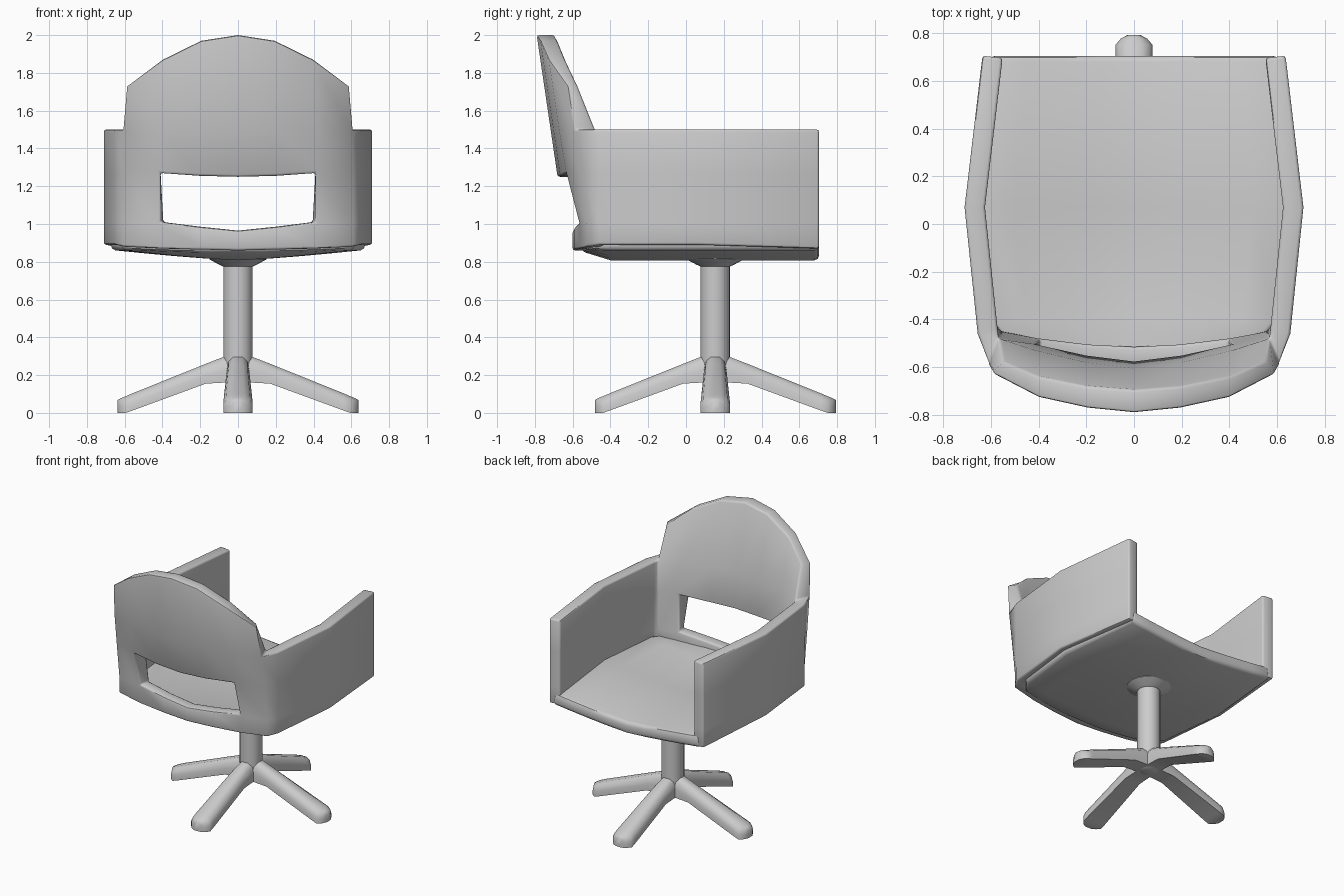
import bpy, bmesh, math

if "Cube" in bpy.data.objects:
    bpy.data.objects.remove(bpy.data.objects["Cube"])


def make(name, verts, faces, mods=(), angle=35, tweak=None):
    me = bpy.data.meshes.new(name)
    me.from_pydata(verts, [], faces)
    ob = bpy.data.objects.new(name, me)
    bpy.context.collection.objects.link(ob)
    for o in bpy.context.selected_objects:
        o.select_set(False)
    bpy.context.view_layer.objects.active = ob
    ob.select_set(True)
    for kind, props in mods:
        m = ob.modifiers.new(kind, kind)
        for k, v in props.items():
            setattr(m, k, v)
        bpy.ops.object.modifier_apply(modifier=m.name)
        if kind == 'SOLIDIFY' and tweak:
            tweak(ob.data)
    bpy.ops.object.shade_smooth_by_angle(angle=math.radians(angle))
    return ob


def loft(rings):
    n = len(rings[0])
    verts = [p for r in rings for p in r]
    faces = [(i * n + j, i * n + (j + 1) % n, (i + 1) * n + (j + 1) % n, (i + 1) * n + j)
             for i in range(len(rings) - 1) for j in range(n)]
    faces += [tuple(range(n))[::-1], tuple(range((len(rings) - 1) * n, len(rings) * n))]
    return verts, faces


def bevel(width):
    return ('BEVEL', dict(width=width, segments=2, limit_method='ANGLE',
                          angle_limit=math.radians(50)))


# Wrap-around shell: outer plan x, y, low-row shift, row heights,
# then inner-face y of the padded back (window edge, arm height, top)
half = [
    (0.635, 0.705, 0.00, (0.87, 1.00, 1.27, 1.50), None),
    (0.710, 0.07, 0.00, (0.89, 1.00, 1.27, 1.50), None),
    (0.655, -0.46, 0.00, (0.89, 1.00, 1.27, 1.50), None),
    (0.610, -0.555, 0.03, (0.88, 1.00, 1.27, 1.50, 1.73), (-0.475, -0.48, -0.575)),
    (0.410, -0.635, 0.07, (0.87, 1.01, 1.27, 1.50, 1.87), (-0.505, -0.53, -0.64)),
    (0.200, -0.665, 0.075, (0.865, 0.985, 1.255, 1.50, 1.97), (-0.55, -0.58, -0.68)),
    (0.000, -0.68, 0.08, (0.86, 0.965, 1.25, 1.50, 2.00), (-0.575, -0.605, -0.695)),
]
cols = half + [(-c[0],) + c[1:] for c in half[-2::-1]]
verts, faces, inner_y, index = [], [], [], {}
for i, (x, y, low, zs, pad) in enumerate(cols):
    for j, z in enumerate(zs):
        lean = low if j < 2 else (-0.147 * (z - 1.25) if pad else 0)
        index[i, j] = len(verts)
        verts.append((x * (0.97 if j == 4 else 1), y + lean, z))
        inner_y.append(pad[j - 2] if pad and j >= 2 else None)
for i in range(len(cols) - 1):
    for j in range(4):
        if j == 3 and not 3 <= i <= 8:      # above the arms
            continue
        if j == 1 and 4 <= i <= 7:          # rear window
            continue
        faces.append((index[i, j], index[i + 1, j], index[i + 1, j + 1], index[i, j + 1]))


def pad_back(me):
    # each skin keeps the source vertex order; the inner one is the half further inside
    n = len(verts)
    mid = index[1, 1]
    base = 0 if me.vertices[mid].co.x < me.vertices[n + mid].co.x else n
    for k, y in enumerate(inner_y):
        co = me.vertices[base + k].co
        co.z = verts[k][2]
        if y is not None:
            co.y = y
            co.x = verts[k][0] * (0.93 if abs(verts[k][0]) > 0.5 else 1)


make("arm_and_back_shell", verts, faces,
     [('SOLIDIFY', dict(thickness=0.085, offset=1, use_even_offset=True)), bevel(0.012)],
     45, pad_back)

# Dished seat
rows = [(0.705, 0.61, 0), (0.07, 0.675, 0), (-0.40, 0.62, 0), (-0.56, 0.54, 0.05)]
N = 9
verts2, faces2 = [], []
for y, w, lift in rows:
    for k in range(N):
        t = -1 + 2 * k / (N - 1)
        back = 0.06 * t * t if lift else 0
        verts2.append((w * t, y + back, 0.808 + 0.055 * abs(t) ** 1.3 + lift * (1 - abs(t))))
for i in range(len(rows) - 1):
    for k in range(N - 1):
        a = i * N + k
        faces2.append((a, a + N, a + N + 1, a + 1))
make("seat", verts2, faces2, [('SOLIDIFY', dict(thickness=0.09, offset=1)), bevel(0.025)], 45)

# Pedestal column with flared top
CY, S = 0.155, 20
prof = [(0.05, 0.155), (0.078, 0.17), (0.078, 0.775), (0.10, 0.785), (0.15, 0.812), (0.15, 0.83)]
rings = [[(r * math.cos(2 * math.pi * k / S), CY + r * math.sin(2 * math.pi * k / S), z)
          for k in range(S)] for r, z in prof]
make("pedestal_column", *loft(rings))

# Four splayed legs: distance out, half width, bottom, top
secs = [(0.0, 0.06, 0.16, 0.315), (0.08, 0.06, 0.16, 0.295), (0.17, 0.062, 0.155, 0.26),
        (0.56, 0.078, 0.012, 0.103), (0.595, 0.078, 0.0, 0.088), (0.622, 0.055, 0.0, 0.077),
        (0.638, 0.025, 0.0, 0.068)]
arch = [(-1, 0), (-1, 0.45), (-0.82, 0.8), (-0.4, 1), (0.4, 1), (0.82, 0.8), (1, 0.45), (1, 0)]
for n, name in enumerate(("right_leg", "rear_leg", "left_leg", "front_leg")):
    c, s = round(math.cos(n * math.pi / 2)), round(math.sin(n * math.pi / 2))
    rings = [[(r * c - u * w * s, CY + r * s + u * w * c, b + v * (t - b)) for u, v in arch]
             for r, w, b, t in secs]
    v, f = loft(rings)
    make(name, v, [q[::-1] for q in f], (), 45)
